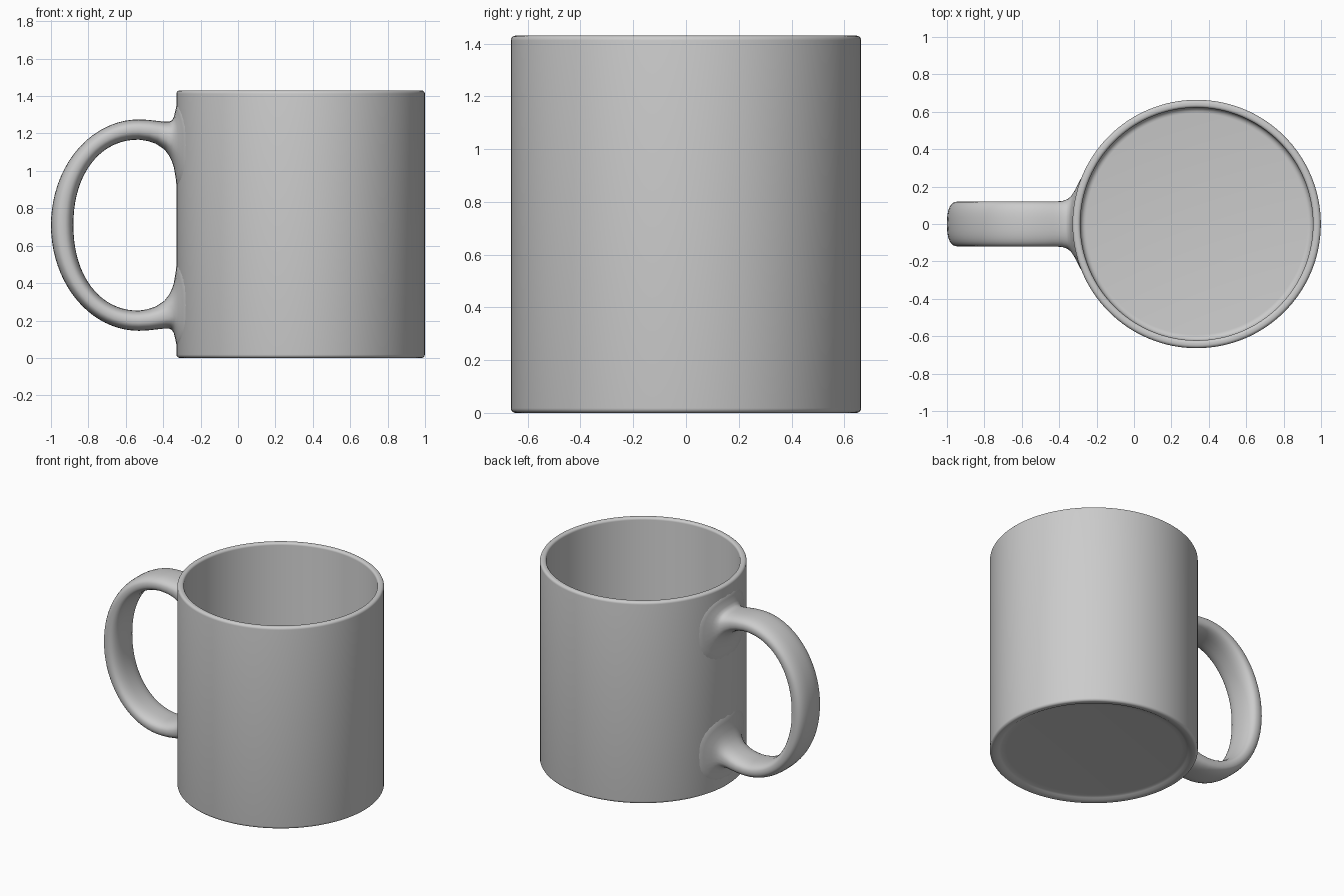
import bpy, bmesh, math

if "Cube" in bpy.data.objects:
    bpy.data.objects.remove(bpy.data.objects["Cube"], do_unlink=True)

CUP_X, RADIUS, HEIGHT = 0.335, 0.664, 1.43
MID_Z = 0.71

glaze = bpy.data.materials.new("grey_glaze")
glaze.use_nodes = True
glaze.diffuse_color = (0.6, 0.6, 0.6, 1)
glaze.node_tree.nodes["Principled BSDF"].inputs["Base Color"].default_value = (0.6, 0.6, 0.6, 1)


def loft(name, rings, closed_caps, angle):
    """Skin a list of equal-length closed rings of points."""
    bm = bmesh.new()
    loops = [[bm.verts.new(p) for p in ring] for ring in rings]
    for a, b in zip(loops, loops[1:]):
        n = len(a)
        for i in range(n):
            bm.faces.new((a[i], a[(i + 1) % n], b[(i + 1) % n], b[i]))
    if closed_caps:
        bm.faces.new(loops[0])
        bm.faces.new(loops[-1])
    bmesh.ops.recalc_face_normals(bm, faces=bm.faces)
    mesh = bpy.data.meshes.new(name)
    bm.to_mesh(mesh)
    bm.free()
    mesh.materials.append(glaze)
    obj = bpy.data.objects.new(name, mesh)
    bpy.context.collection.objects.link(obj)
    bpy.ops.object.select_all(action='DESELECT')
    obj.select_set(True)
    bpy.context.view_layer.objects.active = obj
    bpy.ops.object.shade_smooth_by_angle(angle=math.radians(angle))
    return obj


def fillet(cr, cz, rad, start, end, steps=5):
    """Arc of (radius, z) profile points, angles in degrees."""
    angles = [math.radians(start + (end - start) * i / steps) for i in range(steps + 1)]
    return [(cr + rad * math.cos(a), cz + rad * math.sin(a)) for a in angles]


# Cup: recessed base, foot ring, wall, rounded rim, inner wall and floor
inner, floor = 0.622, 0.06
profile = [(0.56, 0.02), (0.59, 0.018), (0.603, 0.013), (0.618, 0.004)]
profile += fillet(RADIUS - 0.018, 0.018, 0.018, -90, 0)
profile += fillet(RADIUS - 0.018, HEIGHT - 0.018, 0.018, 0, 90)
profile += fillet(inner + 0.016, HEIGHT - 0.016, 0.016, 90, 180)
profile += fillet(inner - 0.03, floor + 0.03, 0.03, 0, -90)
SIDES = 128
turn = [2 * math.pi * i / SIDES for i in range(SIDES)]
loft("cup", [[(CUP_X + r * math.cos(t), r * math.sin(t), z) for t in turn]
             for r, z in profile], True, 50)


# Handle: rounded sections spanning an outer and an inner curve
def spow(v, e):
    return math.copysign(abs(v) ** e, v)


SECTION = [(spow(math.cos(a), 0.78), spow(math.sin(a), 0.78))
           for a in (2 * math.pi * i / 32 for i in range(32))]


def arch_ring(t):
    c, s = math.cos(t), math.sin(t)
    out = (-0.53 - 0.47 * c, MID_Z + 0.565 * s)
    inn = (-0.53 - 0.35 * spow(c, 0.93), MID_Z + 0.457 * spow(s, 0.93))
    ring = []
    for u, v in SECTION:
        k = (1 + u) / 2
        ring.append((inn[0] + (out[0] - inn[0]) * k, 0.12 * v,
                     inn[1] + (out[1] - inn[1]) * k))
    return ring


def flare_ring(gap, z_out, z_in, half_width, side):
    """Section that follows the round wall at a given gap from it."""
    ring = []
    for u, v in SECTION:
        y = half_width * v
        x = CUP_X - math.sqrt(RADIUS ** 2 - y * y) - gap
        z = (z_out + z_in) / 2 + (z_out - z_in) / 2 * u
        ring.append((x, y, MID_Z + side * (z - MID_Z)))
    return ring


# Flare stations: gap to wall, outer z, inner z, half width
FLARE = [(-0.02, 1.38, 0.88, 0.29), (-0.002, 1.365, 0.9, 0.27),
         (0.004, 1.33, 0.96, 0.225), (0.014, 1.288, 1.02, 0.175),
         (0.024, 1.27, 1.05, 0.15), (0.038, 1.263, 1.08, 0.134),
         (0.065, 1.263, 1.115, 0.123), (0.11, 1.268, 1.145, 0.12),
         (0.155, 1.273, 1.16, 0.12)]
STEPS = 40
arch = [arch_ring(math.pi / 2 - math.pi * i / STEPS) for i in range(STEPS + 1)]
top_end = [flare_ring(*f, 1) for f in FLARE]
bottom_end = [flare_ring(*f, -1) for f in reversed(FLARE)]
loft("handle", top_end + arch + bottom_end, False, 80)
